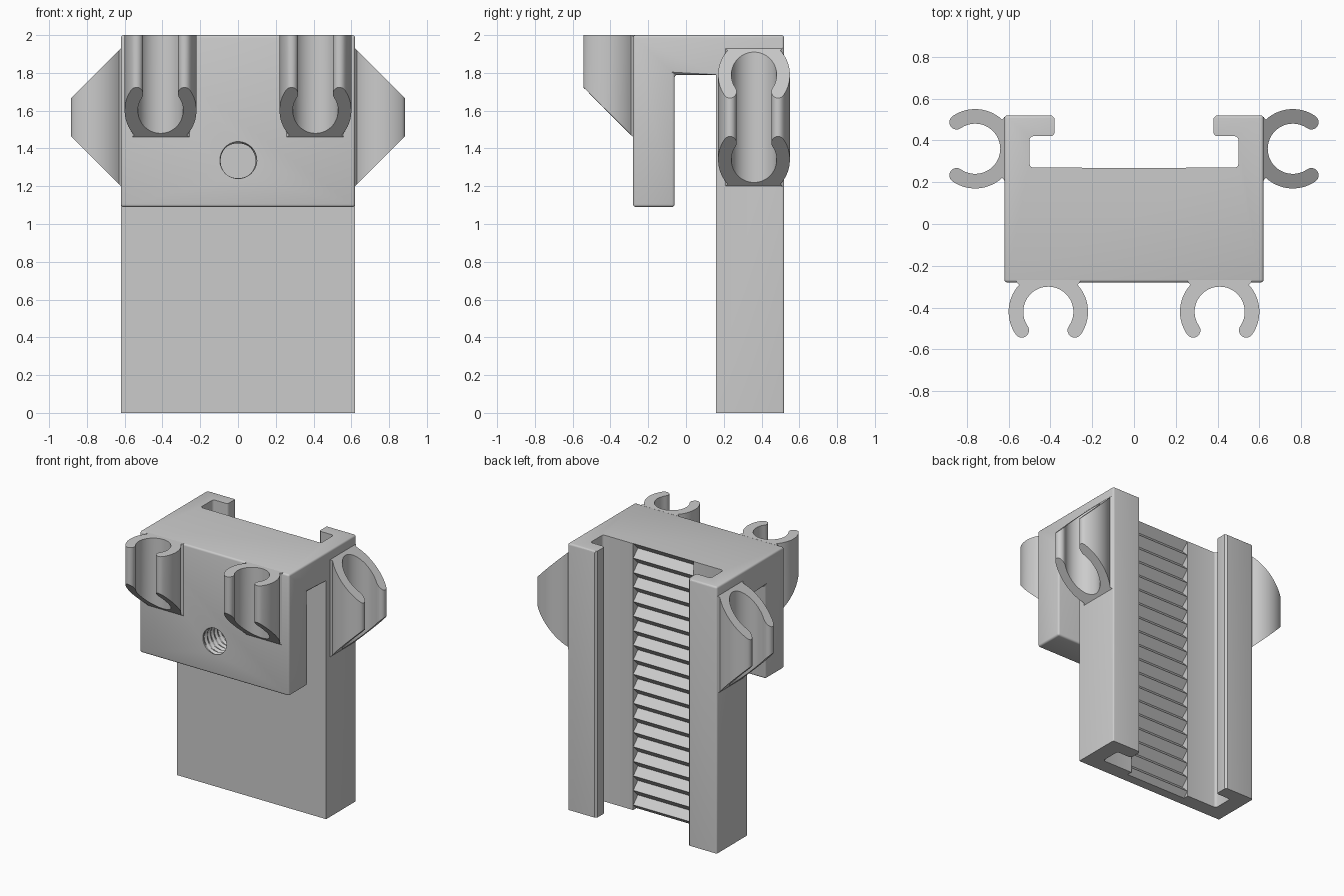
import bpy, bmesh
from math import sin, cos, pi, radians
from mathutils import Vector

cube = bpy.data.objects.get("Cube")
if cube:
    bpy.data.objects.remove(cube, do_unlink=True)

grey = bpy.data.materials.new("plain grey")
grey.use_nodes = True
grey.diffuse_color = (0.6, 0.6, 0.6, 1)
grey.node_tree.nodes["Principled BSDF"].inputs["Base Color"].default_value = (0.6, 0.6, 0.6, 1)


def finish(bm, name):
    bmesh.ops.recalc_face_normals(bm, faces=bm.faces)
    mesh = bpy.data.meshes.new(name)
    bm.to_mesh(mesh)
    bm.free()
    mesh.materials.append(grey)
    obj = bpy.data.objects.new(name, mesh)
    bpy.context.collection.objects.link(obj)
    return obj


def activate(obj):
    bpy.ops.object.select_all(action='DESELECT')
    obj.select_set(True)
    bpy.context.view_layer.objects.active = obj


def smooth(obj):
    activate(obj)
    bpy.ops.object.shade_smooth_by_angle(angle=radians(30))


def prism(points, offset):
    """Closed outline of 3D points extruded along offset."""
    bm = bmesh.new()
    face = bm.faces.new([bm.verts.new(p) for p in points])
    new = bmesh.ops.extrude_face_region(bm, geom=[face])["geom"]
    bmesh.ops.translate(bm, vec=offset, verts=[v for v in new if isinstance(v, bmesh.types.BMVert)])
    bmesh.ops.recalc_face_normals(bm, faces=bm.faces)
    return bm


def carve(obj, cutter):
    cutter.hide_render = True
    mod = obj.modifiers.new("cut", 'BOOLEAN')
    mod.operation = 'DIFFERENCE'
    mod.solver = 'EXACT'
    mod.object = cutter
    activate(obj)
    bpy.ops.object.modifier_apply(modifier=mod.name)
    bpy.data.objects.remove(cutter, do_unlink=True)


# Hook-shaped body: long rear plate, bridge and short front flap
W, FRONT, BACK, PLATE, TOP = 0.62, -0.28, 0.52, 0.16, 2.0
side = [(FRONT, 1.09), (-0.06, 1.09), (-0.06, 1.79), (PLATE, 1.79),
        (PLATE, 0), (BACK, 0), (BACK, TOP), (FRONT, TOP)]
bm = prism([(-W, y, z) for y, z in side], (2 * W, 0, 0))


def rounded(edge):
    a, b = (v.co for v in edge.verts)
    on_plate_front = abs(a.y - PLATE) < 0.01 and abs(b.y - PLATE) < 0.01
    at_floor = a.z < 0.01 and b.z < 0.01
    return not at_floor and (not on_plate_front or min(a.z, b.z) > 1)


bmesh.ops.bevel(bm, geom=[e for e in bm.edges if rounded(e)], offset=0.014,
                segments=3, profile=0.5, affect='EDGES')
body = finish(bm, "hook_body")

# T-shaped slide channel down the back
half = [(0.5, 0.27), (0.5, 0.42), (0.38, 0.42), (0.38, 0.506), (0.394, BACK), (0.394, 0.7)]
outline = half + [(-x, y) for x, y in reversed(half)]
bm = prism([(x, y, -0.2) for x, y in outline], (0, 0, 2.4))
corners = [e for e in bm.edges if abs(e.verts[0].co.z - e.verts[1].co.z) > 1
           and e.verts[0].co.y < 0.43]
bmesh.ops.bevel(bm, geom=corners, offset=0.018, segments=3, profile=0.5, affect='EDGES')
carve(body, finish(bm, "channel_cutter"))

# Ratchet notches sunk into the channel floor
PITCH = 0.109
teeth = [(0.268 if i % 2 == 0 else 0.214, TOP - i * PITCH / 2) for i in range(-2, 41)]
outline = [(0.36, teeth[0][1])] + teeth + [(0.36, teeth[-1][1])]
carve(body, finish(prism([(-0.25, y, z) for y, z in outline], (0.5, 0, 0)), "ratchet_cutter"))

# Threaded hole through the front flap
SEGS, RINGS, STEP, LEAD = 32, 36, 0.01, 0.04
bm = bmesh.new()
rings = []
for j in range(RINGS):
    ring = []
    for i in range(SEGS):
        a = 2 * pi * i / SEGS
        phase = (j * STEP / LEAD + i / SEGS) % 1
        r = 0.092 + 0.024 * abs(phase - 0.5)
        ring.append(bm.verts.new((r * cos(a), -0.353 + j * STEP, 1.335 + r * sin(a))))
    rings.append(ring)
for lower, upper in zip(rings, rings[1:]):
    for i in range(SEGS):
        k = (i + 1) % SEGS
        bm.faces.new((lower[i], lower[k], upper[k], upper[i]))
bm.faces.new(rings[0])
bm.faces.new(rings[-1])
carve(body, finish(bm, "thread_cutter"))
smooth(body)


# Open C-shaped tube clips with slanted ends
def arc(cy, r, start, end, steps, cx=0):
    angles = [radians(start + (end - start) * i / steps) for i in range(steps + 1)]
    return [(cx + r * cos(a), cy + r * sin(a)) for a in angles]


def clip(name, location, turn, low, high, slant_top):
    cy, outer, inner = -0.14, 0.19, 0.12
    mid, tip = (outer + inner) / 2, (outer - inner) / 2
    tx, ty = mid * cos(radians(35)), cy - mid * sin(radians(35))
    points = arc(cy, outer, -35, 43, 14)
    points += [(0.152, 0), (0.152, 0.012), (-0.152, 0.012), (-0.152, 0)]
    points += arc(cy, outer, 137, 215, 14)
    points += arc(ty, tip, 215, 395, 8, -tx)[1:-1]
    points += arc(cy, inner, 215, -35, 40)
    points += arc(ty, tip, 145, 325, 8, tx)[1:-1]
    top = high + (0.1 if slant_top else 0)
    bm = prism([(x, y, low - 0.1) for x, y in points], (0, 0, top - low + 0.1))
    planes = [(low, Vector((0, -1, -1)))]
    if slant_top:
        planes.append((high, Vector((0, -1, 1))))
    for z, normal in planes:
        cut = bmesh.ops.bisect_plane(bm, geom=bm.verts[:] + bm.edges[:] + bm.faces[:],
                                     plane_co=(0, 0, z), plane_no=normal, clear_outer=True)
        loop = [e for e in cut["geom_cut"] if isinstance(e, bmesh.types.BMEdge)]
        bmesh.ops.contextual_create(bm, geom=loop)
    obj = finish(bm, name)
    obj.location = location
    obj.rotation_euler.z = turn
    smooth(obj)


for label, s in (("left", 1), ("right", -1)):
    clip("front_clip_" + label, (0.41 * s, FRONT, 0), 0, 1.46, TOP, False)
    clip("side_clip_" + label, (W * s, 0.36, 0), s * pi / 2, 1.2, 1.93, True)
